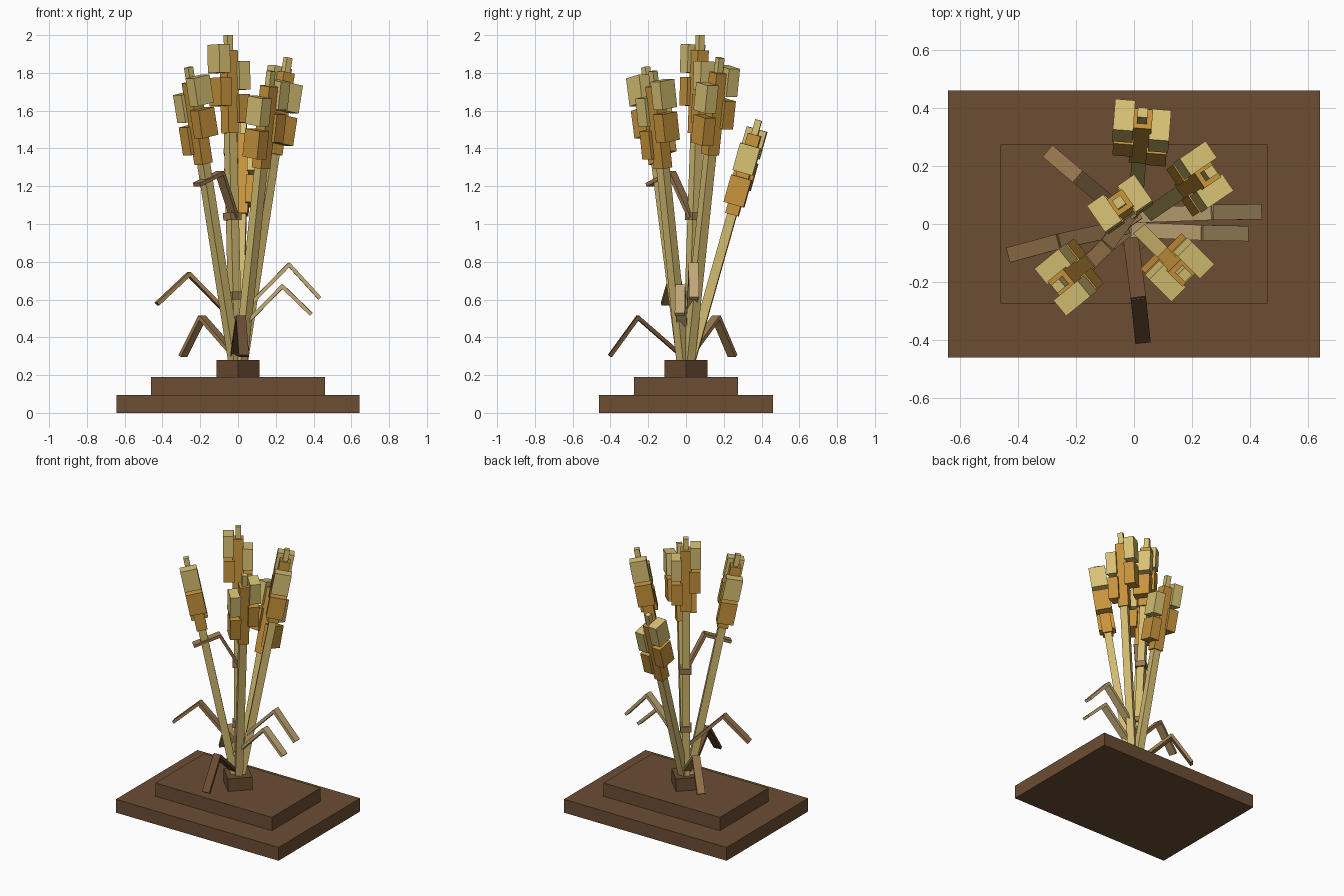
import bpy
from mathutils import Vector, Matrix

cube = bpy.data.objects.get("Cube")
if cube:
    bpy.data.objects.remove(cube, do_unlink=True)


def material(name, *rgb):
    """Flat material from 0-255 display colour, stored as linear."""
    lin = [((c / 255 + 0.055) / 1.055) ** 2.4 for c in rgb] + [1.0]
    m = bpy.data.materials.new(name)
    m.use_nodes = True
    m.diffuse_color = lin
    m.node_tree.nodes["Principled BSDF"].inputs["Base Color"].default_value = lin
    return m


SOIL = material("soil brown", 107, 77, 51)
STALK = material("straw", 210, 186, 112)
AMBER = material("amber grain", 200, 148, 60)
PALE = material("pale grain", 216, 194, 116)
TAN = material("dry leaf tan", 196, 170, 120)
MID = material("leaf brown", 156, 122, 80)


def box(name, size, mat, matrix):
    """Box of the given size placed by a matrix."""
    sx, sy, sz = (s / 2 for s in size)
    verts = [(x, y, z) for x in (-sx, sx) for y in (-sy, sy) for z in (-sz, sz)]
    faces = [(0, 1, 3, 2), (4, 6, 7, 5), (0, 4, 5, 1),
             (2, 3, 7, 6), (0, 2, 6, 4), (1, 5, 7, 3)]
    mesh = bpy.data.meshes.new(name)
    mesh.from_pydata(verts, [], faces)
    mesh.materials.append(mat)
    ob = bpy.data.objects.new(name, mesh)
    ob.matrix_world = matrix
    bpy.context.collection.objects.link(ob)
    return ob


def frame(origin, axis, side):
    """Matrix with local z along axis and local x along side."""
    z = axis.normalized()
    x = (side - z * side.dot(z)).normalized()
    y = z.cross(x)
    m = Matrix((x, y, z)).transposed().to_4x4()
    m.translation = origin
    return m


def shift(x, z):
    return Matrix.Translation((x, 0, z))


# Stepped base and the turned planting block
box("base_lower", (1.285, 0.92, 0.095), SOIL, shift(0, 0.0475))
box("base_upper", (0.92, 0.55, 0.095), SOIL, shift(0, 0.1425))
box("planting_block", (0.16, 0.16, 0.09), SOIL,
    shift(0, 0.235) @ Matrix.Rotation(0.785, 4, "Z"))


def ear(name, tip):
    """Leaning stalk with a grain head whose kernels sit left and right."""
    tip = Vector(tip)
    out = Vector((tip.x, tip.y, 0)).normalized()
    root = out * 0.02 + Vector((0, 0, 0.26))
    axis = tip - root
    m = frame(tip, axis, Vector((-out.y, out.x, 0)))
    length = axis.length
    box(name + "_stalk", (0.05, 0.05, length - 0.45), STALK, m @ shift(0, -(length + 0.45) / 2))
    box(name + "_core", (0.07, 0.07, 0.44), AMBER, m @ shift(0, -0.30))
    box(name + "_tip", (0.035, 0.035, 0.10), PALE, m @ shift(0, -0.05))
    for side, drop, label in ((1, 0, "left"), (-1, 0.09, "right")):
        box(f"{name}_pale_kernel_{label}", (0.07, 0.11, 0.15), PALE,
            m @ shift(side * 0.063, -0.125 - drop))
        box(f"{name}_amber_kernel_{label}", (0.07, 0.11, 0.15), AMBER,
            m @ shift(side * 0.058, -0.30 - drop))
    return root, axis, m


centre = ear("centre_ear", (-0.052, 0.075, 2.0))
ear("back_left_ear", (0.265, 0.18, 1.88))
ear("front_left_ear", (0.175, -0.175, 1.81))
ear("front_right_ear", (-0.262, -0.214, 1.83))
ear("back_ear", (0.03, 0.385, 1.55))

# Joints on the central stalk
for label, height in (("lower", 0.62), ("upper", 1.04)):
    root, axis, m = centre
    joint = m.copy()
    joint.translation = root + axis * ((height - root.z) / axis.z)
    box(label + "_joint", (0.07, 0.07, 0.04), MID, joint)


def leaf(name, mat, *points):
    """Bent leaf: a rising blade and a drooping blade."""
    pts = [Vector(p) for p in points]
    flat = pts[2] - pts[0]
    side = Vector((-flat.y, flat.x, 0))
    for label, a, b in (("rise", pts[0], pts[1]), ("droop", pts[1], pts[2])):
        box(f"{name}_{label}", (0.053, 0.02, (b - a).length + 0.01), mat,
            frame((a + b) / 2, b - a, side))


leaf("back_right_leaf", MID, (-0.01, 0.01, 0.30), (-0.19, 0.16, 0.505), (-0.29, 0.245, 0.305))
leaf("front_leaf", SOIL, (-0.015, -0.02, 0.30), (0.015, -0.255, 0.505), (0.03, -0.40, 0.305))
leaf("right_leaf", MID, (-0.03, -0.01, 0.50), (-0.26, -0.06, 0.735), (-0.425, -0.105, 0.58))
leaf("left_upper_leaf", TAN, (0.0, 0.03, 0.51), (0.27, 0.04, 0.785), (0.43, 0.042, 0.61))
leaf("left_lower_leaf", TAN, (0.0, -0.02, 0.43), (0.235, -0.03, 0.67), (0.385, -0.033, 0.525))
leaf("top_leaf", MID, (-0.02, 0.03, 1.04), (-0.095, -0.075, 1.27), (-0.215, -0.19, 1.21))
